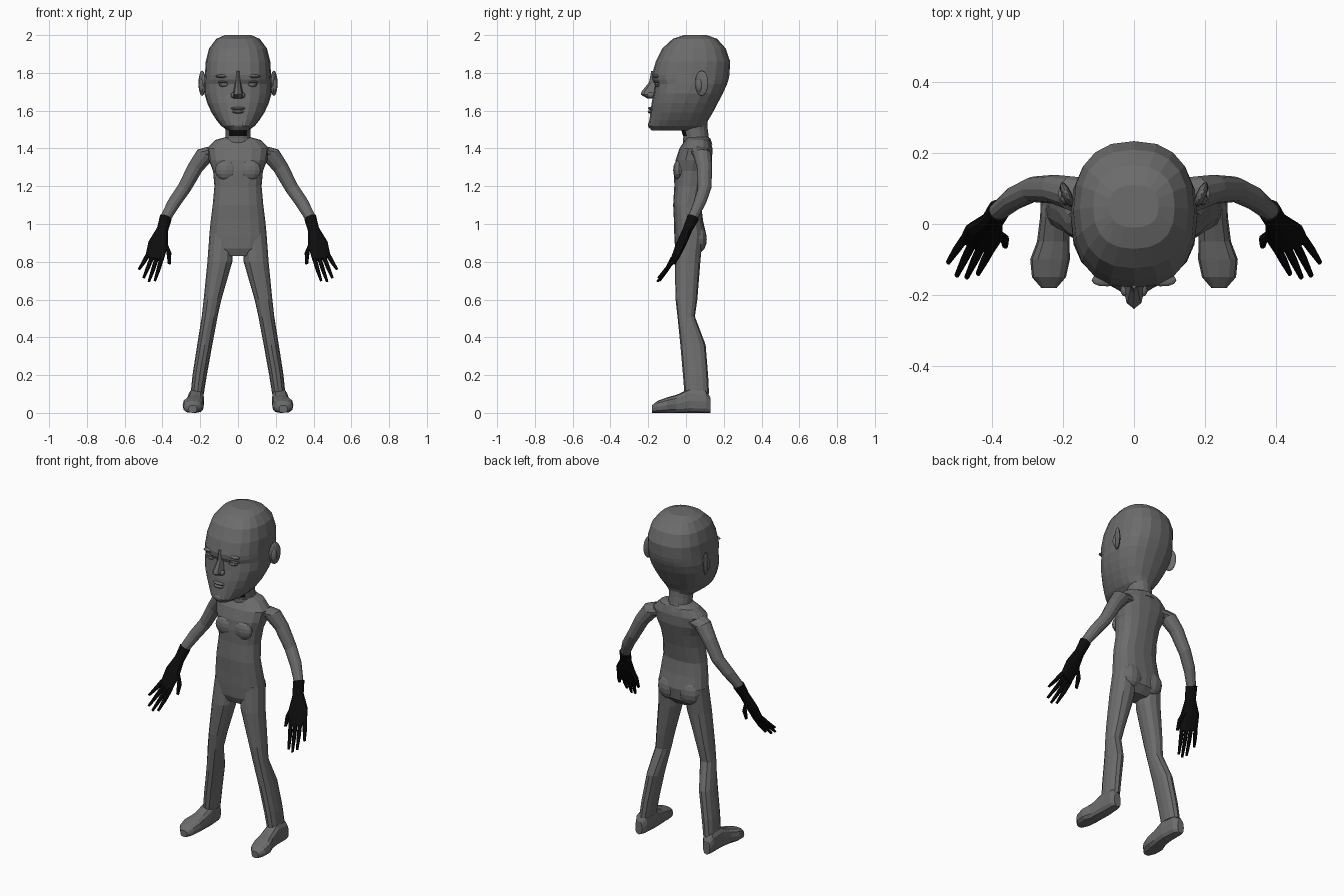
import bpy
import bmesh
import math
from mathutils import Matrix, Vector

cube = bpy.data.objects.get("Cube")
if cube:
    bpy.data.objects.remove(cube, do_unlink=True)


def material(name, value):
    mat = bpy.data.materials.new(name)
    colour = (value, value, value, 1)
    mat.use_nodes = True
    mat.diffuse_color = colour
    mat.node_tree.nodes["Principled BSDF"].inputs["Base Color"].default_value = colour
    return mat


GREY = material("dark_grey", 0.15)
BLACK = material("glove_black", 0.004)
X, Y, Z = Vector((1, 0, 0)), Vector((0, 1, 0)), Vector((0, 0, 1))


def finish(name, bm, mats, mirror):
    bmesh.ops.recalc_face_normals(bm, faces=bm.faces)
    mesh = bpy.data.meshes.new(name)
    bm.to_mesh(mesh)
    bm.free()
    for mat in mats:
        mesh.materials.append(mat)
    obj = bpy.data.objects.new(name, mesh)
    bpy.context.collection.objects.link(obj)
    if mirror:
        obj.modifiers.new("left_and_right", "MIRROR")
    return obj


def ring(centre, u, v, sides=12, power=2.0):
    """Superellipse cross-section spanned by the half-axes u and v."""
    points = []
    for i in range(sides):
        a = math.tau * i / sides
        c, s = math.cos(a), math.sin(a)
        points.append(Vector(centre)
                      + u * math.copysign(abs(c) ** (2 / power), c)
                      + v * math.copysign(abs(s) ** (2 / power), s))
    return points


def loft(name, rings, mats=(GREY,), mirror=False):
    bm = bmesh.new()
    loops = [[bm.verts.new(p) for p in points] for points in rings]
    n = len(loops[0])
    for low, high in zip(loops, loops[1:]):
        for i in range(n):
            j = (i + 1) % n
            bm.faces.new((low[i], low[j], high[j], high[i]))
    bm.faces.new(loops[0])
    bm.faces.new(loops[-1])
    return finish(name, bm, mats, mirror)


def stack(name, rows, sides=12, power=2.0, **options):
    """Level sections given as height, centre x, half width, front y, back y."""
    return loft(name, [ring((x, (front + back) / 2, z), X * half, Y * (back - front) / 2,
                            sides, power)
                       for z, x, half, front, back in rows], **options)


def ellipsoid(name, centre, size, turn=0.0, mirror=True):
    bm = bmesh.new()
    bmesh.ops.create_uvsphere(
        bm, u_segments=12, v_segments=8, radius=1,
        matrix=Matrix.Translation(centre) @ Matrix.Rotation(turn, 4, "Z")
        @ Matrix.Diagonal((*size, 1)))
    return finish(name, bm, (GREY,), mirror)


# Head: cranium, brow, cheeks and jaw
stack("head", [
    (2.0, 0, .07, -.01, .11),
    (1.98, 0, .115, -.07, .165),
    (1.93, 0, .153, -.125, .21),
    (1.86, 0, .171, -.16, .234),
    (1.79, 0, .175, -.18, .23),
    (1.765, 0, .177, -.178, .225),
    (1.74, 0, .179, -.166, .217),
    (1.69, 0, .178, -.172, .195),
    (1.64, 0, .163, -.182, .168),
    (1.59, 0, .14, -.188, .142),
    (1.55, 0, .114, -.194, .118),
    (1.52, 0, .09, -.2, .108),
    (1.495, 0, .055, -.182, .1)], sides=20, power=2.4)

# Facial features
stack("nose", [
    (1.81, 0, .01, -.184, -.12),
    (1.75, 0, .015, -.196, -.12),
    (1.70, 0, .025, -.236, -.12),
    (1.685, 0, .03, -.24, -.12),
    (1.665, 0, .026, -.205, -.12)], sides=8)
ellipsoid("nostrils", (.024, -.187, 1.682), (.014, .018, .015))
ellipsoid("eyes", (.073, -.148, 1.738), (.029, .018, .013))
ellipsoid("eyelids", (.073, -.148, 1.752), (.035, .021, .007))
ellipsoid("brows", (.075, -.155, 1.782), (.045, .021, .01), -.1)
ellipsoid("upper_lip", (0, -.187, 1.612), (.038, .015, .008), mirror=False)
ellipsoid("lower_lip", (0, -.187, 1.594), (.032, .016, .009), mirror=False)
ellipsoid("chin", (0, -.17, 1.525), (.045, .032, .026), mirror=False)

# Ears: rim with a lobe
ellipsoid("ears", (.19, .083, 1.745), (.014, .038, .067), -.4)
ellipsoid("ear_inner", (.192, .07, 1.735), (.016, .018, .038), -.4)

# Neck, with a dark band at the throat
neck = stack("neck", [
    (1.39, 0, .075, 0, .13),
    (1.465, 0, .067, -.015, .12),
    (1.5, 0, .067, -.026, .115),
    (1.57, 0, .07, -.02, .11)], sides=16, mats=(GREY, BLACK))
for face in neck.data.polygons:
    if face.normal.y < -.75 and face.center.z > 1.47:
        face.material_index = 1
stack("neckband", [
    (1.42, 0, .088, -.015, .14),
    (1.455, 0, .075, -.016, .128)], sides=16)

# Torso from the shoulders down to the crotch
stack("torso", [
    (1.46, 0, .065, 0, .12),
    (1.445, 0, .12, -.005, .13),
    (1.40, 0, .165, -.035, .14),
    (1.34, 0, .155, -.055, .138),
    (1.28, 0, .132, -.063, .122),
    (1.2, 0, .125, -.062, .1),
    (1.1, 0, .134, -.068, .08),
    (1.02, 0, .144, -.064, .09),
    (.94, 0, .152, -.062, .108),
    (.87, 0, .145, -.058, .098),
    (.83, 0, .08, -.04, .06)], sides=16, power=2.4)
ellipsoid("chest_muscles", (.06, -.038, 1.285), (.062, .03, .055))
ellipsoid("buttocks", (.07, .07, .92), (.065, .04, .07))

# Legs
stack("legs", [
    (.95, .085, .066, -.045, .09),
    (.8, .096, .066, -.06, .076),
    (.6, .135, .047, -.055, .06),
    (.51, .15, .042, -.045, .047),
    (.36, .176, .04, -.03, .104),
    (.2, .203, .038, -.016, .117),
    (.1, .216, .035, -.008, .122)], power=2.3, mirror=True)

# Shoes: sections from heel to toe as y, centre x, half width, height
loft("shoes", [ring((x, y, top / 2), X * half, Z * top / 2, power=2.8)
               for y, x, half, top in [
                   (.13, .228, .022, .08),
                   (.105, .225, .037, .12),
                   (.02, .222, .043, .128),
                   (-.05, .228, .046, .096),
                   (-.1, .237, .056, .082),
                   (-.15, .24, .048, .064),
                   (-.18, .24, .022, .04)]], mirror=True)

# Arms, with sections square to the slanting limb
slant = Vector((.86, 0, .5))
loft("arms", [ring((x, y, z), slant * r, Y * r)
              for x, y, z, r in [
                  (.11, .068, 1.38, .058),
                  (.172, .085, 1.37, .049),
                  (.225, .098, 1.30, .041),
                  (.285, .098, 1.19, .036),
                  (.34, .072, 1.11, .034),
                  (.385, .035, 1.03, .028)]], mirror=True)

# Gloves: cuff and palm
across = Vector((.9, .35, .2)).normalized()
down = Vector((.06, -.1, -.22)).normalized()
through = across.cross(down).normalized()
loft("glove_palms", [ring((x, y, z), across * wide, through * thick)
                     for x, y, z, wide, thick in [
                         (.382, .038, 1.035, .033, .033),
                         (.4, .008, .97, .032, .025),
                         (.423, -.025, .895, .056, .023),
                         (.443, -.06, .815, .053, .016)]], mats=(BLACK,), mirror=True)


def digit(name, base, middle, tip, size):
    loft(name, [ring(p, across * r, through * r, sides=8)
                for p, r in ((base, size), (middle, size * .9), (tip, size * .55))],
         mats=(BLACK,), mirror=True)


# Fingers spread from the knuckles
knuckles = Vector((.441, -.055, .827))
tips = {"index": (.44, -.14, .7), "middle": (.472, -.15, .695),
        "ring": (.5, -.145, .715), "little": (.524, -.108, .76)}
for i, (label, tip) in enumerate(tips.items()):
    base = knuckles + across * (i - 1.5) * .027
    middle = base.lerp(Vector(tip), .5) + through * .003
    digit(label + "_fingers", base, middle, Vector(tip), .013)
digit("thumbs", Vector((.392, -.025, .91)), Vector((.366, -.04, .85)),
      Vector((.364, -.062, .79)), .016)
